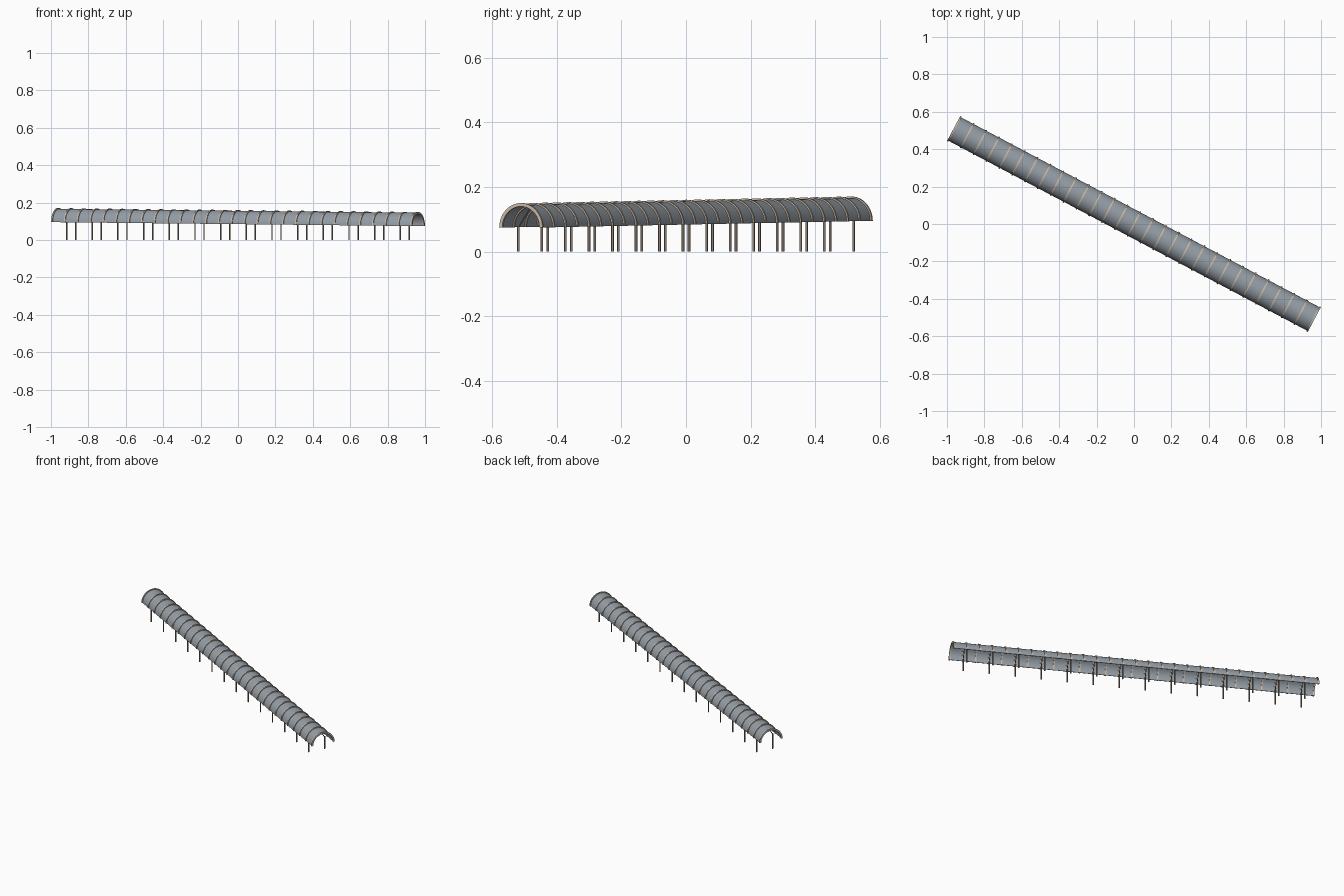
import bpy, bmesh, math
from mathutils import Vector, Matrix

if "Cube" in bpy.data.objects:
    bpy.data.objects.remove(bpy.data.objects["Cube"])

ANG = math.radians(-27.9)      # heading of the tunnel seen from above
HALF = 1.087                   # half length along the axis
N = 28                         # rib intervals
SEG = 24                       # segments round the arch
ROT = Matrix.Rotation(ANG, 4, 'Z')


def base_z(u):
    """Height of the arch springing line; it falls gently along the axis."""
    return 0.085 - 0.0095 * u


def material(name, col):
    m = bpy.data.materials.new(name)
    m.diffuse_color = (*col, 1)
    m.use_nodes = True
    m.node_tree.nodes["Principled BSDF"].inputs["Base Color"].default_value = m.diffuse_color
    return m


def finish(name, bm, mat, angle=40):
    bmesh.ops.recalc_face_normals(bm, faces=bm.faces)
    me = bpy.data.meshes.new(name)
    bm.to_mesh(me)
    bm.free()
    ob = bpy.data.objects.new(name, me)
    bpy.context.collection.objects.link(ob)
    me.materials.append(mat)
    ob.matrix_world = ROT
    bpy.ops.object.select_all(action='DESELECT')
    bpy.context.view_layer.objects.active = ob
    ob.select_set(True)
    bpy.ops.object.shade_smooth_by_angle(angle=math.radians(angle))
    return ob


def half_ring(bm, u0, u1, r_in, r_out):
    """Half-circular band between u0 and u1."""
    rows = []
    for i in range(SEG + 1):
        a = math.pi * i / SEG
        rows.append([bm.verts.new((u, r * math.cos(a), base_z(u) + r * math.sin(a)))
                     for u, r in ((u0, r_in), (u0, r_out), (u1, r_out), (u1, r_in))])
    for p, q in zip(rows, rows[1:]):
        for k in range(4):
            j = (k + 1) % 4
            bm.faces.new((p[k], p[j], q[j], q[k]))
    bm.faces.new(rows[0])
    bm.faces.new(rows[-1])


def rod(bm, a, b, r):
    a, b = Vector(a), Vector(b)
    d = b - a
    mat = Matrix.Translation((a + b) / 2) @ d.to_track_quat('Z', 'Y').to_matrix().to_4x4()
    bmesh.ops.create_cone(bm, cap_ends=True, segments=10, radius1=r, radius2=r,
                          depth=d.length, matrix=mat)


roof_mat = material("roof_grey", (0.30, 0.34, 0.38))
rib_mat = material("rib_beige", (0.60, 0.50, 0.39))
post_mat = material("post_brown", (0.27, 0.22, 0.18))

# Barrel roof sheet
bm = bmesh.new()
half_ring(bm, -HALF, HALF, 0.0685, 0.071)
finish("roof_shell", bm, roof_mat)

# Arched ribs
bm = bmesh.new()
step = 2 * HALF / N
for i in range(N + 1):
    u = -HALF + i * step
    half_ring(bm, u - 0.004, u + 0.004, 0.065, 0.0755)
finish("roof_ribs", bm, rib_mat)

# Pairs of posts under every second rib, with braces up to the crown
posts, braces = bmesh.new(), bmesh.new()
for i in range(1, N, 2):
    u = -HALF + i * step
    z = base_z(u)
    for s in (-1, 1):
        rod(posts, (u, s * 0.0515, 0), (u, s * 0.0515, z + 0.004), 0.004)
        rod(braces, (u, s * 0.0515, z), (u, s * 0.006, z + 0.066), 0.0022)
finish("support_posts", posts, post_mat)
finish("crown_braces", braces, post_mat)
